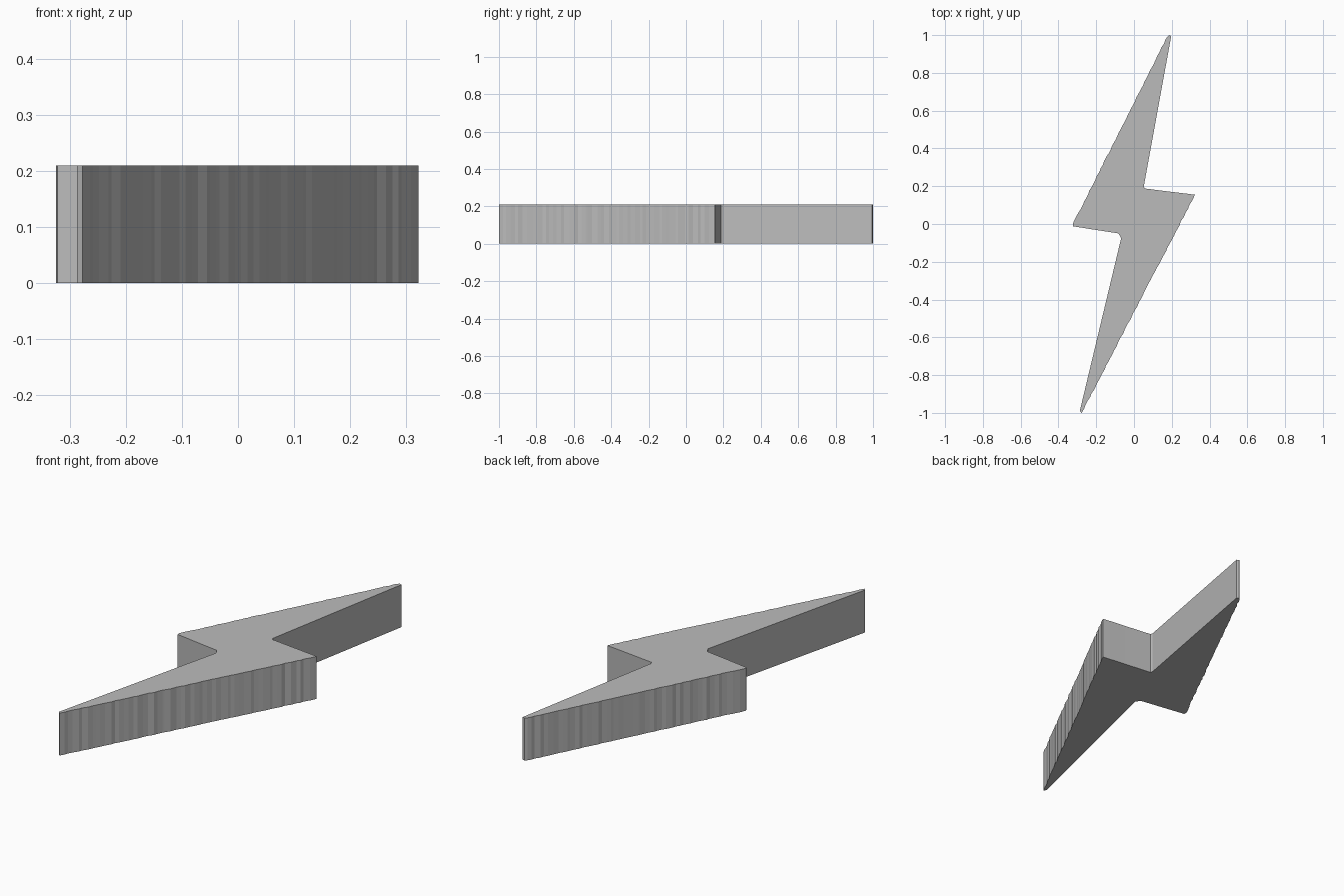
import bpy
import bmesh
import random
from mathutils import Vector

random.seed(4)
HEIGHT = 0.21
GRID = 0.0055  # size of the tiny steps along the rough edges

cube = bpy.data.objects.get("Cube")
if cube:
    bpy.data.objects.remove(cube, do_unlink=True)

grey = bpy.data.materials.new("plain grey")
grey.use_nodes = True
grey.diffuse_color = (0.5, 0.5, 0.5, 1)
grey.node_tree.nodes["Principled BSDF"].inputs["Base Color"].default_value = (0.5, 0.5, 0.5, 1)

# Bolt corners, counter-clockwise, each with the step count of the edge that follows
corners = [
    ((0.185, 1.0), 1),        # upper tip
    ((0.175, 0.99), 50),      # long left edge
    ((-0.324, 0.0), 1),       # left point
    ((-0.322, -0.012), 7),    # left shelf
    ((-0.082, -0.05), 1),     # lower notch
    ((-0.068, -0.075), 4),    # lower inner edge
    ((-0.287, -0.99), 1),     # lower tip
    ((-0.277, -1.0), 55),     # long right edge
    ((0.318, 0.145), 1),      # right point
    ((0.322, 0.155), 6),      # right shelf
    ((0.056, 0.188), 1),      # upper notch
    ((0.052, 0.2), 4),        # upper inner edge
    ((0.197, 0.995), 1),
]


def rough_edge(a, b, steps):
    """Points from a towards b, snapped to the step grid between the ends."""
    points = [a]
    for i in range(1, steps):
        p = a.lerp(b, (i + random.uniform(-0.3, 0.3)) / steps)
        if steps > 4:
            p = Vector((round(p.x / GRID) * GRID, p.y))
        points.append(p)
    return points


outline = []
for i, (start, steps) in enumerate(corners):
    end = corners[(i + 1) % len(corners)][0]
    outline += rough_edge(Vector(start), Vector(end), steps)

# Raise the outline into a flat slab
bm = bmesh.new()
base = bm.faces.new([bm.verts.new((p.x, p.y, 0)) for p in outline])
raised = bmesh.ops.extrude_face_region(bm, geom=[base], use_keep_orig=True)
top = [v for v in raised["geom"] if isinstance(v, bmesh.types.BMVert)]
bmesh.ops.translate(bm, verts=top, vec=(0, 0, HEIGHT))
bmesh.ops.recalc_face_normals(bm, faces=bm.faces)

mesh = bpy.data.meshes.new("lightning_bolt")
bm.to_mesh(mesh)
bm.free()
mesh.materials.append(grey)
bolt = bpy.data.objects.new("lightning_bolt", mesh)
bpy.context.collection.objects.link(bolt)
